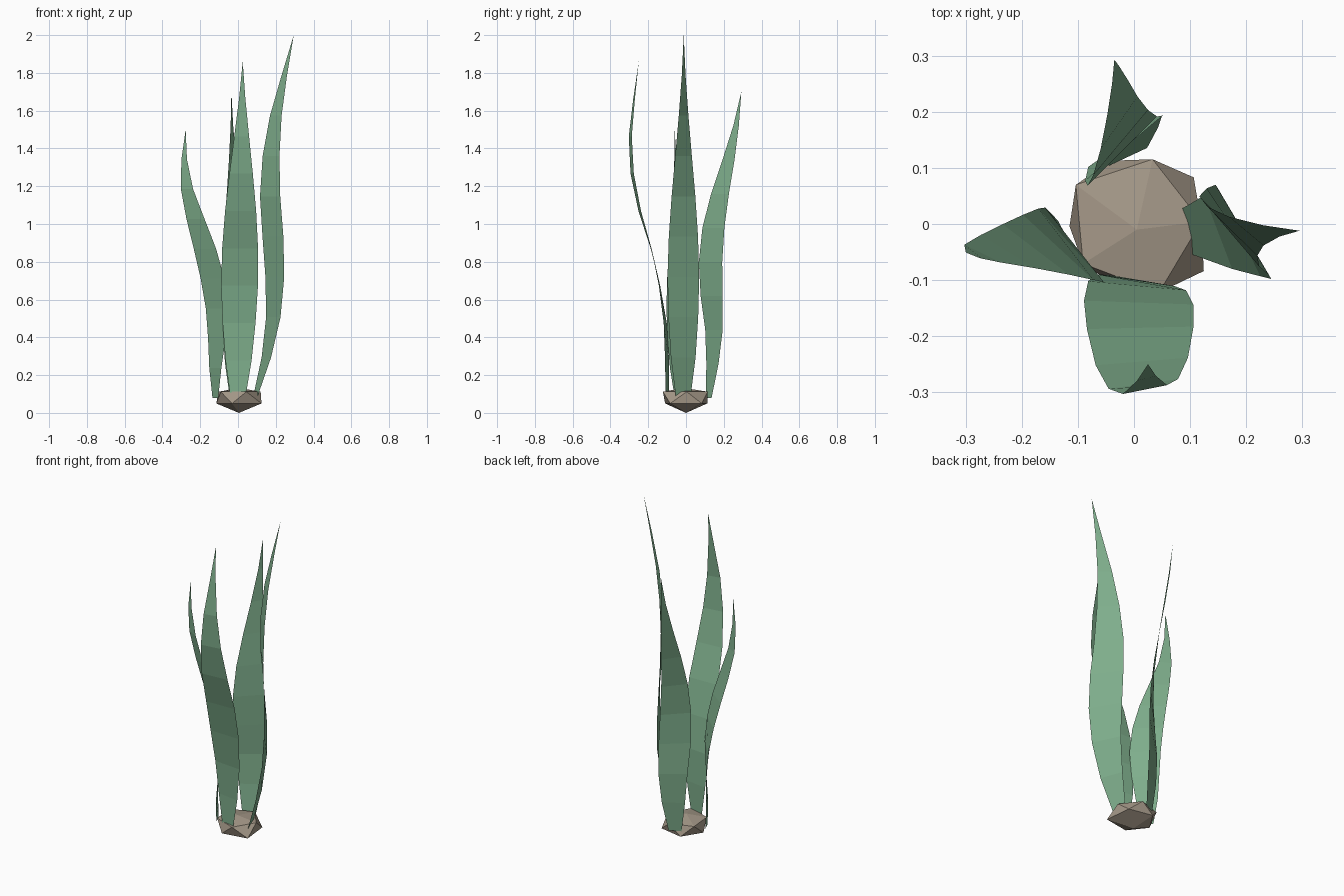
import bpy, bmesh, math
from mathutils import Vector

if "Cube" in bpy.data.objects:
    bpy.data.objects.remove(bpy.data.objects["Cube"])


def material(name, color):
    m = bpy.data.materials.new(name)
    m.diffuse_color = (*color, 1)
    m.use_nodes = True
    m.node_tree.nodes["Principled BSDF"].inputs["Base Color"].default_value = m.diffuse_color
    return m


def make_object(name, bm, mat):
    mesh = bpy.data.meshes.new(name)
    bm.to_mesh(mesh)
    bm.free()
    mesh.materials.append(mat)
    obj = bpy.data.objects.new(name, mesh)
    bpy.context.collection.objects.link(obj)
    return obj


leaf_green = material("leaf green", (0.21, 0.42, 0.26))
stone_brown = material("stone brown", (0.38, 0.32, 0.25))

# Blade width from root to tip, shared by every blade
WIDTHS = [0.08, 0.14, 0.175, 0.195, 0.19, 0.165, 0.125, 0.08, 0.035, 0]
BASE_Z = 0.08


def blade(name, top, axis, bend, drift, twist, scale=1.0):
    """Twisting ribbon: bend = offsets along axis per row, drift = the other axis."""
    bm = bmesh.new()
    rows = []
    last = len(WIDTHS) - 1
    for i, width in enumerate(WIDTHS):
        t = i / last
        side = drift[0] + (drift[1] - drift[0]) * t
        x, y = (bend[i], side) if axis == "x" else (side, bend[i])
        centre = Vector((x, y, BASE_Z + (top - BASE_Z) * t))
        a = math.radians(twist[0] + (twist[1] - twist[0]) * t)
        half = Vector((math.cos(a), math.sin(a), 0)) * width * scale / 2
        if i == last:
            rows.append([bm.verts.new(centre)])
        else:
            rows.append([bm.verts.new(centre - half), bm.verts.new(centre + half)])
    for low, high in zip(rows, rows[1:]):
        bm.faces.new([low[0], low[1]] + high[::-1])
    return make_object(name, bm, leaf_green)


# Four blades around the stone
blade("front_blade", 1.86, "y",
      [-0.10, -0.10, -0.11, -0.14, -0.185, -0.245, -0.285, -0.295, -0.275, -0.25],
      (0.0, 0.025), (-12, 18))
blade("right_blade", 2.0, "x",
      [0.09, 0.15, 0.187, 0.195, 0.185, 0.17, 0.175, 0.20, 0.245, 0.295],
      (-0.015, -0.012), (-74, -30))
blade("back_blade", 1.70, "y",
      [0.12, 0.14, 0.148, 0.135, 0.13, 0.145, 0.18, 0.225, 0.265, 0.293],
      (-0.01, -0.035), (25, 70), 0.92)
blade("left_blade", 1.50, "x",
      [-0.12, -0.12, -0.112, -0.112, -0.135, -0.175, -0.225, -0.27, -0.285, -0.277],
      (-0.027, -0.06), (-65, -15), 0.9)

# Squashed twenty-sided stone, slightly uneven
bm = bmesh.new()


def ring(start, radii, z):
    return [bm.verts.new((r * math.cos(math.radians(start + 72 * k)),
                          r * math.sin(math.radians(start + 72 * k)), z))
            for k, r in enumerate(radii)]


upper = ring(2, [0.12, 0.12, 0.125, 0.115, 0.13], 0.112)
lower = ring(38, [0.135, 0.12, 0.115, 0.115, 0.15], 0.05)
top = bm.verts.new((0.005, -0.01, 0.132))
bottom = bm.verts.new((0.005, 0, 0))
for k in range(5):
    n = (k + 1) % 5
    bm.faces.new((top, upper[k], upper[n]))
    bm.faces.new((upper[k], lower[k], upper[n]))
    bm.faces.new((lower[k], lower[n], upper[n]))
    bm.faces.new((bottom, lower[n], lower[k]))
make_object("base_stone", bm, stone_brown)
